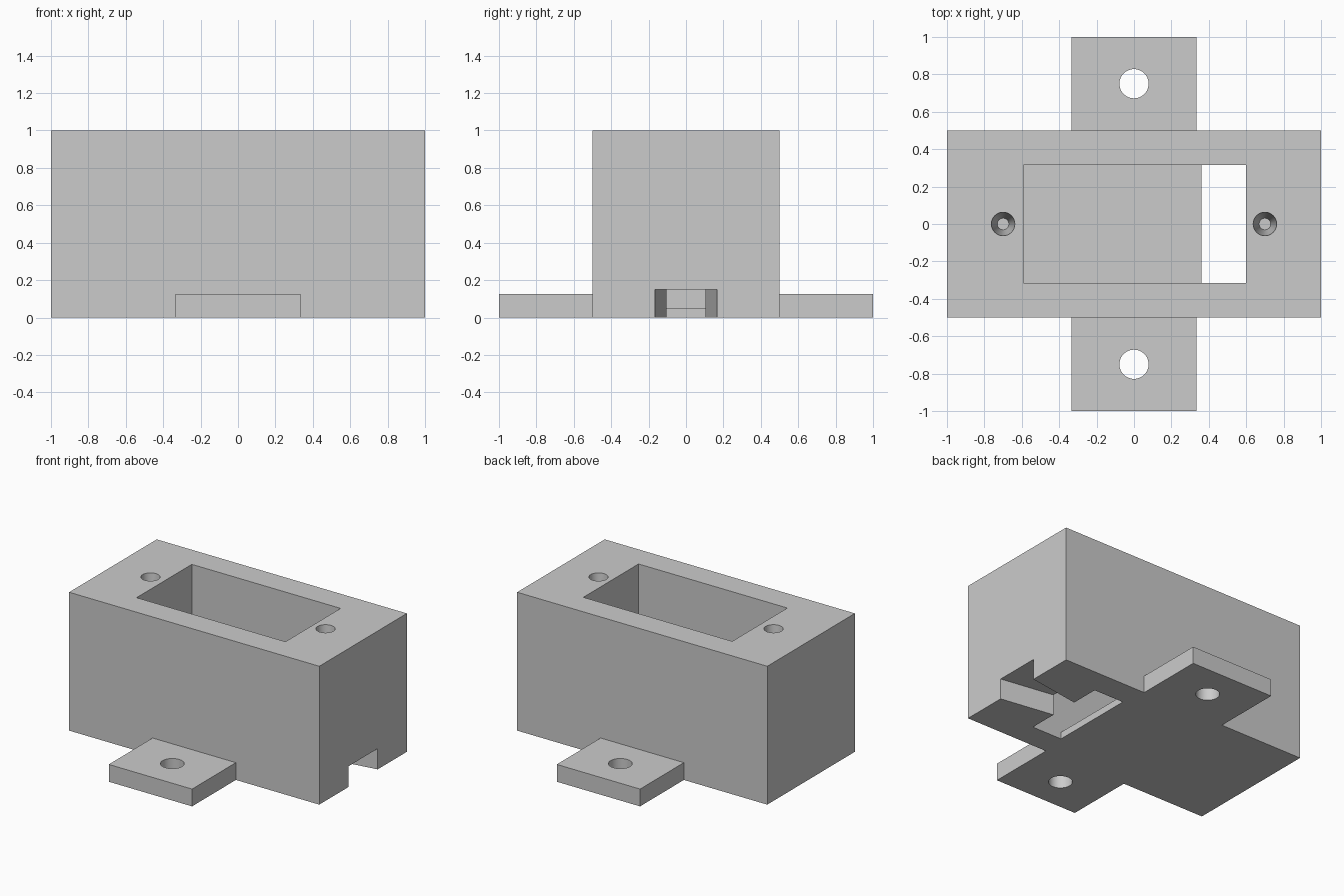
import bpy, bmesh, math

if "Cube" in bpy.data.objects:
    bpy.data.objects.remove(bpy.data.objects["Cube"], do_unlink=True)

grey = bpy.data.materials.new("plain grey")
grey.use_nodes = True
colour = (0.6, 0.6, 0.6, 1)
grey.diffuse_color = colour
grey.node_tree.nodes["Principled BSDF"].inputs["Base Color"].default_value = colour


def make_object(name, bm):
    bmesh.ops.recalc_face_normals(bm, faces=bm.faces[:])
    mesh = bpy.data.meshes.new(name)
    bm.to_mesh(mesh)
    bm.free()
    mesh.materials.append(grey)
    obj = bpy.data.objects.new(name, mesh)
    bpy.context.collection.objects.link(obj)
    return obj


def prism(name, points, z0, z1):
    """Extrude a plan outline from z0 to z1."""
    bm = bmesh.new()
    face = bm.faces.new([bm.verts.new((x, y, z0)) for x, y in points])
    top = bmesh.ops.extrude_face_region(bm, geom=[face])["geom"]
    moved = [v for v in top if isinstance(v, bmesh.types.BMVert)]
    bmesh.ops.translate(bm, verts=moved, vec=(0, 0, z1 - z0))
    return make_object(name, bm)


def box(name, x0, x1, y0, y1, z0, z1):
    return prism(name, [(x0, y0), (x1, y0), (x1, y1), (x0, y1)], z0, z1)


def round_pin(name, x, y, z0, z1, r0, r1):
    bm = bmesh.new()
    bmesh.ops.create_cone(bm, cap_ends=True, segments=48, radius1=r0,
                          radius2=r1, depth=z1 - z0)
    bmesh.ops.translate(bm, verts=bm.verts[:], vec=(x, y, (z0 + z1) / 2))
    return make_object(name, bm)


def combine(target, tool, operation):
    """Apply one boolean and discard its tool."""
    tool.hide_render = True
    mod = target.modifiers.new(operation.lower(), "BOOLEAN")
    mod.operation = operation
    mod.solver = "EXACT"
    mod.object = tool
    bpy.context.view_layer.objects.active = target
    bpy.ops.object.modifier_apply(modifier=mod.name)
    bpy.data.objects.remove(tool, do_unlink=True)


# Housing block with a mounting tab on the front and back
housing = box("housing", -1, 1, -0.5, 0.5, 0, 1)
for side in (-1, 1):
    tab = box("mounting_tab", -0.333, 0.333, *sorted((side * 0.4, side)), 0, 0.125)
    combine(housing, tab, "UNION")

# Deep pocket and the opening through its floor
combine(housing, box("pocket_cutter", -0.59, 0.6, -0.315, 0.315, 0.05, 1.2), "DIFFERENCE")
combine(housing, box("floor_cutter", 0.36, 0.6, -0.315, 0.315, -0.2, 0.5), "DIFFERENCE")

# Flared cable slot on the left end
slot = [(0.5, -0.105), (0.6, -0.105), (1, -0.167), (1.2, -0.198),
        (1.2, 0.198), (1, 0.167), (0.6, 0.105), (0.5, 0.105)]
combine(housing, prism("slot_cutter", slot, -0.2, 0.15), "DIFFERENCE")

# Tab holes, and tapered blind screw holes in the top
for side in (-1, 1):
    combine(housing, round_pin("tab_hole_cutter", 0, side * 0.75, -0.2, 0.4, 0.078, 0.078), "DIFFERENCE")
    combine(housing, round_pin("screw_hole_cutter", side * 0.7, 0, 0.6, 1.04, 0.031, 0.066), "DIFFERENCE")

# Smooth hole walls with crisp corners
for obj in bpy.context.selected_objects:
    obj.select_set(False)
housing.select_set(True)
bpy.context.view_layer.objects.active = housing
bpy.ops.object.shade_smooth_by_angle(angle=math.radians(20))
